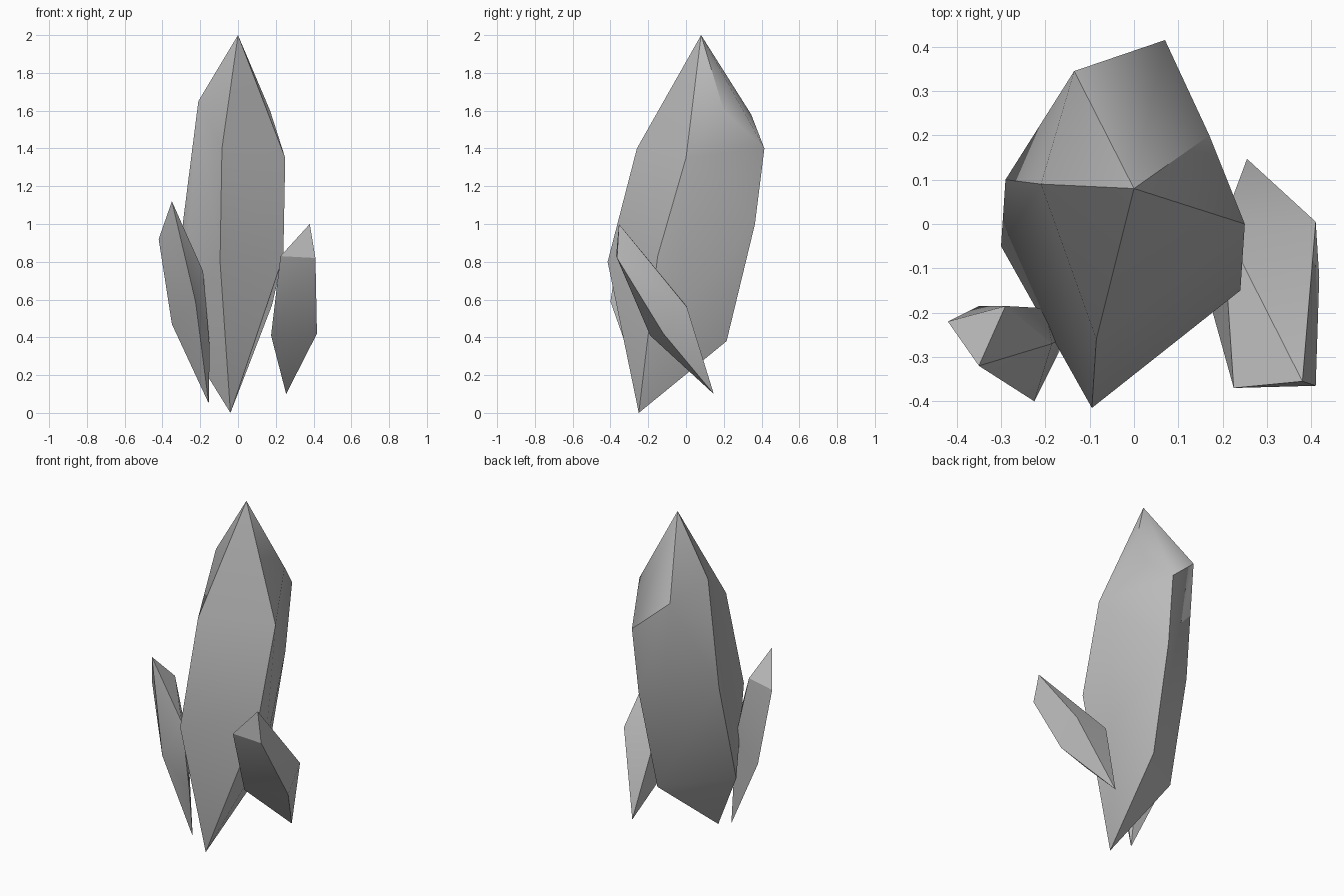
import bpy
import bmesh
from math import radians

default_cube = bpy.data.objects.get("Cube")
if default_cube:
    bpy.data.objects.remove(default_cube, do_unlink=True)


def make_material(name, colour):
    material = bpy.data.materials.new(name)
    material.use_nodes = True
    material.diffuse_color = colour
    shader = next(n for n in material.node_tree.nodes if n.type == "BSDF_PRINCIPLED")
    shader.inputs["Base Color"].default_value = colour
    return material


def make_crystal(name, top, upper_ring, lower_ring, bottom, material, angle):
    """Wrap a faceted convex skin around two tips and two rings of corners."""
    bm = bmesh.new()
    for corner in [top, *upper_ring, *lower_ring, bottom]:
        bm.verts.new(corner)
    hull = bmesh.ops.convex_hull(bm, input=bm.verts[:])
    loose = [v for v in hull["geom_interior"] if isinstance(v, bmesh.types.BMVert)]
    bmesh.ops.delete(bm, geom=loose, context="VERTS")
    bmesh.ops.recalc_face_normals(bm, faces=bm.faces[:])
    mesh = bpy.data.meshes.new(name)
    bm.to_mesh(mesh)
    bm.free()
    mesh.materials.append(material)
    crystal = bpy.data.objects.new(name, mesh)
    bpy.context.collection.objects.link(crystal)

    # Soft shading over shallow facets, crisp ridges elsewhere
    bpy.ops.object.select_all(action="DESELECT")
    crystal.select_set(True)
    bpy.context.view_layer.objects.active = crystal
    bpy.ops.object.shade_smooth_by_angle(angle=radians(angle))
    return crystal


stone = make_material("grey stone", (0.5, 0.5, 0.5, 1))

# Tall central crystal
make_crystal(
    "main_crystal",
    top=(0, .08, 2),
    upper_ring=[(-.085, -.26, 1.4), (.25, 0, 1.35), (.17, .2, 1.6),
                (.07, .415, 1.4), (-.135, .345, 1.58), (-.21, .09, 1.65)],
    lower_ring=[(-.095, -.415, .8), (.24, -.15, .83), (.18, 0, .57),
                (.06, .365, 1), (.04, .215, .38), (-.3, -.05, .42),
                (-.29, .1, 1.02)],
    bottom=(-.04, -.25, 0),
    material=stone, angle=40)

# Small crystal on the -x side, leaning outward
make_crystal(
    "right_crystal",
    top=(-.35, -.32, 1.12),
    upper_ring=[(-.42, -.22, .92), (-.29, -.185, .97), (-.185, -.27, .75)],
    lower_ring=[(-.225, -.4, .59), (-.35, -.185, .47), (-.15, -.25, .35),
                (-.2, -.19, .6)],
    bottom=(-.155, -.21, .05),
    material=stone, angle=25)

# Small crystal on the +x side, leaning forward
make_crystal(
    "left_crystal",
    top=(.38, -.355, 1),
    upper_ring=[(.41, -.365, .82), (.225, -.37, .83), (.41, .005, .56),
                (.2, 0, .57)],
    lower_ring=[(.418, -.12, .42), (.175, -.19, .41)],
    bottom=(.255, .147, .1),
    material=stone, angle=25)
